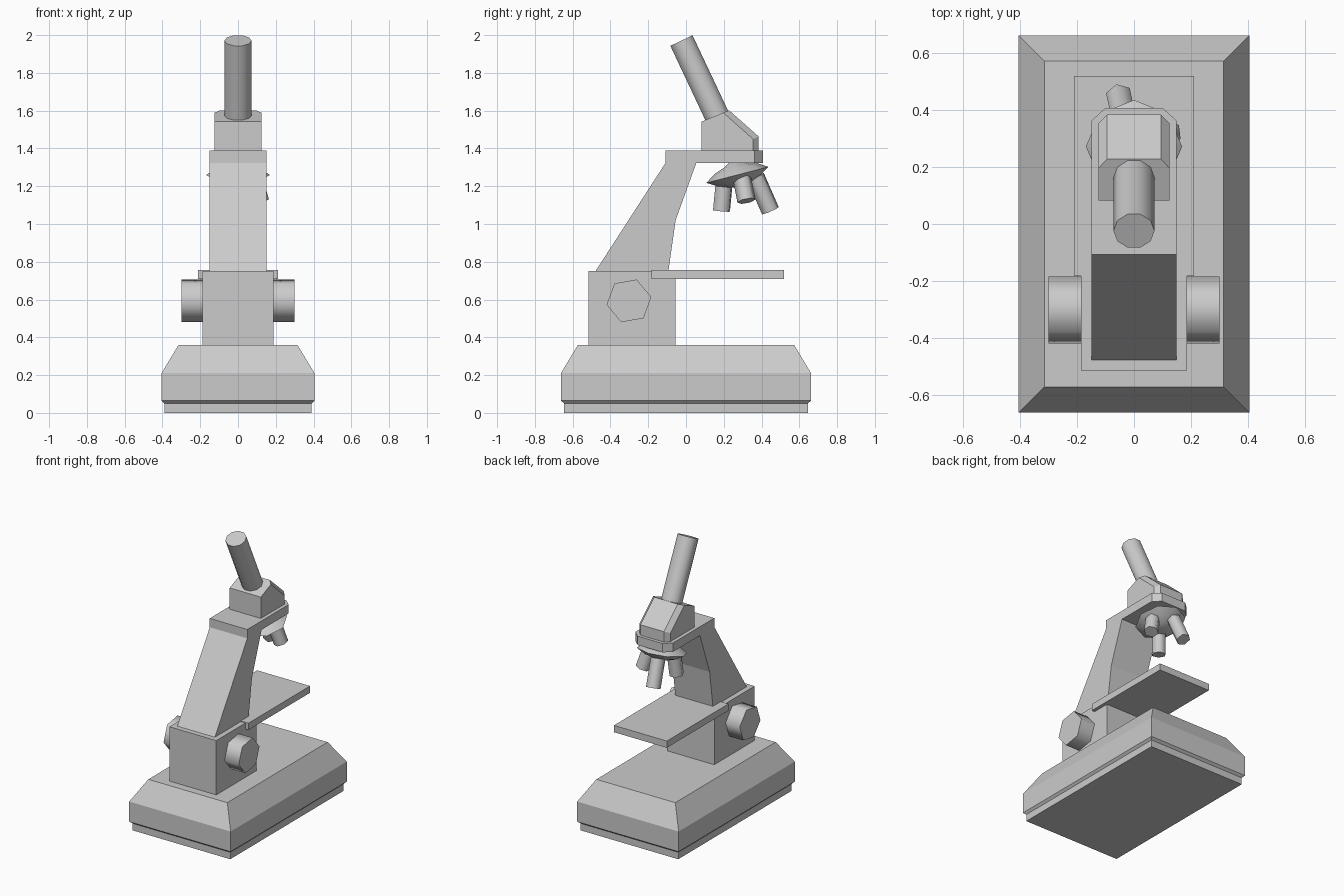
import bpy, bmesh, math
from mathutils import Vector

if "Cube" in bpy.data.objects:
    bpy.data.objects.remove(bpy.data.objects["Cube"])

def loft(name, rings, smooth=False, bevel=None):
    """Skin a list of equal-length rings and cap both ends."""
    bm = bmesh.new()
    vs = [[bm.verts.new(p) for p in ring] for ring in rings]
    n = len(rings[0])
    for a, b in zip(vs, vs[1:]):
        for i in range(n):
            bm.faces.new((a[i], a[(i + 1) % n], b[(i + 1) % n], b[i]))
    bm.faces.new(vs[0])
    bm.faces.new(vs[-1])
    bmesh.ops.recalc_face_normals(bm, faces=bm.faces)
    if bevel:
        width, keep = bevel
        edges = [e for e in bm.edges if keep(e)]
        bmesh.ops.bevel(bm, geom=edges, offset=width, segments=1,
                        affect='EDGES', profile=0.5)
    me = bpy.data.meshes.new(name)
    bm.to_mesh(me)
    bm.free()
    ob = bpy.data.objects.new(name, me)
    bpy.context.collection.objects.link(ob)
    if smooth:
        bpy.ops.object.select_all(action='DESELECT')
        ob.select_set(True)
        bpy.context.view_layer.objects.active = ob
        bpy.ops.object.shade_smooth_by_angle(angle=math.radians(65))
    return ob

def rect(x, y0, y1, z):
    return [(-x, y0, z), (x, y0, z), (x, y1, z), (-x, y1, z)]

def box(name, x, y0, y1, z0, z1):
    return loft(name, [rect(x, y0, y1, z0), rect(x, y0, y1, z1)])

def side_profile(name, pts, x, bevel=None):
    return loft(name, [[(s * x, y, z) for y, z in pts] for s in (-1, 1)], bevel=bevel)

def turned(name, origin, axis, profile, sides, start=0, squash=1):
    """Turn (radius, distance along axis) steps around an axis."""
    q = Vector(axis).to_track_quat('Z', 'Y')
    angles = [math.radians(start) + 2 * math.pi * i / sides for i in range(sides)]
    rings = [[Vector(origin) + q @ Vector((r * math.cos(a), squash * r * math.sin(a), h))
              for a in angles] for r, h in profile]
    return loft(name, rings, smooth=True)

# Stepped base with sloping shoulders
loft("base", [rect(x, -y, y, z) for x, y, z in (
    (0.39, 0.645, 0), (0.39, 0.645, 0.05), (0.405, 0.662, 0.065),
    (0.405, 0.662, 0.21), (0.315, 0.572, 0.36))])

# Pillar, stage and curved arm
box("pillar", 0.187, -0.515, -0.055, 0.36, 0.752)
box("stage", 0.211, -0.183, 0.52, 0.708, 0.757)
side_profile("arm", [(-0.478, 0.752), (-0.108, 1.324), (0.055, 1.324),
                     (-0.055, 1.02), (-0.093, 0.752)], 0.15)

# Focus knobs on both sides
for side, s in (("left", -1), ("right", 1)):
    hexagon = [(-0.302 + 0.12 * math.cos(math.radians(10 + 60 * k)),
                0.593 + 0.12 * math.sin(math.radians(10 + 60 * k))) for k in range(6)]
    loft("focus_knob_" + side, [[(s * x, y, z) for y, z in hexagon]
                                for x in (0.185, 0.30)], smooth=True)

# Top plate with clipped rear corners
plate = [(-0.15, -0.108), (0.15, -0.108), (0.15, 0.363),
         (0.10, 0.408), (-0.10, 0.408), (-0.15, 0.363)]
loft("top_plate", [[(x, y, z) for x, y in plate] for z in (1.324, 1.388)])

# Head housing, chamfered along the rear slope and rear corners
def rear_side_edge(e):
    a, b = (v.co for v in e.verts)
    return abs(a.x - b.x) < 1e-4 and min(a.y, b.y) > 0.2
side_profile("head", [(0.083, 1.388), (0.083, 1.542), (0.228, 1.602),
                      (0.385, 1.463), (0.385, 1.388)], 0.124,
             bevel=(0.03, rear_side_edge))

# Slanted eyepiece tube
top, foot = Vector((0, -0.024, 1.971)), Vector((0, 0.178, 1.542))
turned("eyepiece_tube", foot, top - foot,
       [(0.072, 0), (0.072, (top - foot).length)], 10, squash=0.95)

# Tilted turret
turned("turret", (0, 0.272, 1.26), (0, -0.25, 0.968),
       [(0.03, -0.06), (0.055, -0.055), (0.115, -0.033), (0.169, 0),
        (0.116, 0.035), (0.057, 0.055), (0.03, 0.072)], 8)

# Objective lenses
for name, a, b in (
        ("objective_front", (-0.045, 0.204, 1.24), (-0.057, 0.188, 1.07)),
        ("objective_side", (0.085, 0.295, 1.25), (0.12, 0.32, 1.122)),
        ("objective_rear", (-0.035, 0.368, 1.25), (-0.052, 0.447, 1.07))):
    axis = Vector(b) - Vector(a)
    turned(name, a, axis, [(0.049, 0), (0.049, axis.length)], 6, start=30)
